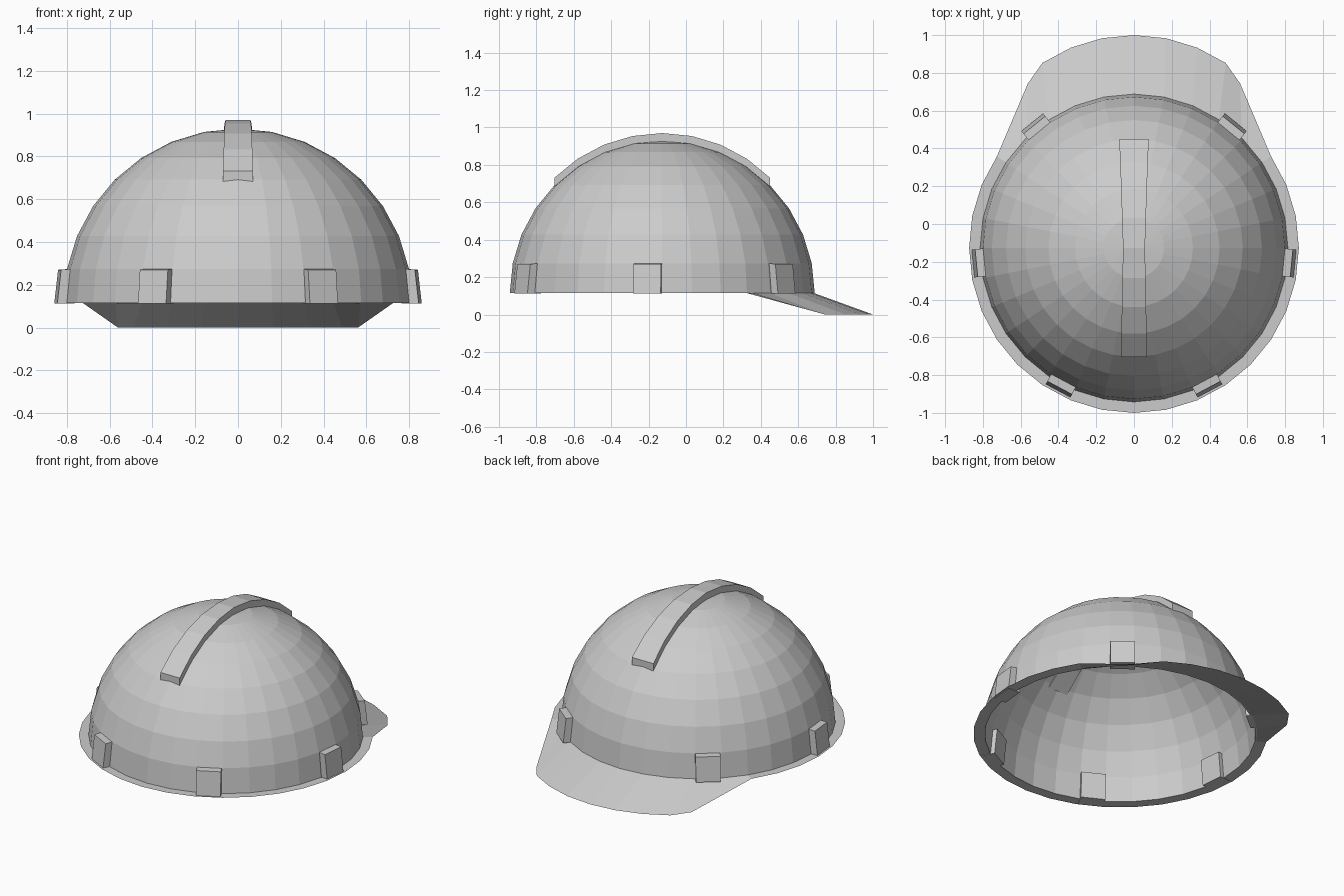
import bpy, bmesh
from math import sin, cos, pi, radians

if "Cube" in bpy.data.objects:
    bpy.data.objects.remove(bpy.data.objects["Cube"])

CY, CZ, R, BR, N = -0.127, 0.115, 0.815, 0.873, 32


def make(name, verts, faces):
    mesh = bpy.data.meshes.new(name)
    mesh.from_pydata(verts, [], faces)
    bm = bmesh.new()
    bm.from_mesh(mesh)
    bmesh.ops.recalc_face_normals(bm, faces=bm.faces)
    bm.to_mesh(mesh)
    bm.free()
    ob = bpy.data.objects.new(name, mesh)
    bpy.context.collection.objects.link(ob)
    return ob


# Shell: upper half of a sphere, thin wall
bpy.ops.mesh.primitive_uv_sphere_add(segments=N, ring_count=16, radius=R, location=(0, CY, CZ))
shell = bpy.context.object
shell.name = "shell"
bm = bmesh.new()
bm.from_mesh(shell.data)
bmesh.ops.delete(bm, geom=[v for v in bm.verts if v.co.z < -0.01], context='VERTS')
bm.to_mesh(shell.data)
bm.free()
wall = shell.modifiers.new("wall", 'SOLIDIFY')
wall.thickness = 0.01
wall.offset = -1

# Brim: flat ring whose rear vertices are pulled out and down into a visor
inner, outer = [], []
for i in range(N):
    a = 2 * pi * i / N
    inner.append(((R - 0.005) * cos(a), CY + (R - 0.005) * sin(a), CZ))
    x, y, z = BR * cos(a), CY + BR * sin(a), CZ
    if 4 <= i <= 12:
        y, z = y + 0.254, 0
        if i in (4, 12):
            x *= 0.91
    outer.append((x, y, z))
make("brim", inner + outer,
     [(i, N + i, N + (i + 1) % N, (i + 1) % N) for i in range(N)])

# Crest ridge: rectangular section swept over the top
verts, faces = [], []
for k in range(-4, 5):
    a = k * pi / 16
    y, z = CY + R * sin(a), CZ + R * cos(a)
    w = 0.058 + (0.02 if k > 0 else 0.012) * abs(k) / 4
    verts += [(-w, y, z - 0.03), (w, y, z - 0.03), (w, y, z + 0.04), (-w, y, z + 0.04)]
for k in range(8):
    for j in range(4):
        b, n = 4 * k, (j + 1) % 4
        faces.append((b + j, b + n, b + 4 + n, b + 4 + j))
faces += [(0, 1, 2, 3), (32, 33, 34, 35)]
make("crest_ridge", verts, faces)

# Clips: leaning blocks around the rim, mirrored left and right
section = [(0.775, 0.112), (0.856, 0.112), (0.838, 0.27), (0.758, 0.276)]
for label, deg in (("rear", 51), ("side", -5.5), ("front", -62)):
    for side, s in (("right", 1), ("left", -1)):
        a = radians(deg)
        verts = []
        for t in (-0.074, 0.074):
            for r, z in section:
                verts.append((s * (r * cos(a) - t * sin(a)),
                              CY + r * sin(a) + t * cos(a), z))
        faces = [(0, 1, 2, 3), (4, 5, 6, 7)]
        faces += [(j, (j + 1) % 4, 4 + (j + 1) % 4, 4 + j) for j in range(4)]
        make(f"{label}_{side}_clip", verts, faces)
